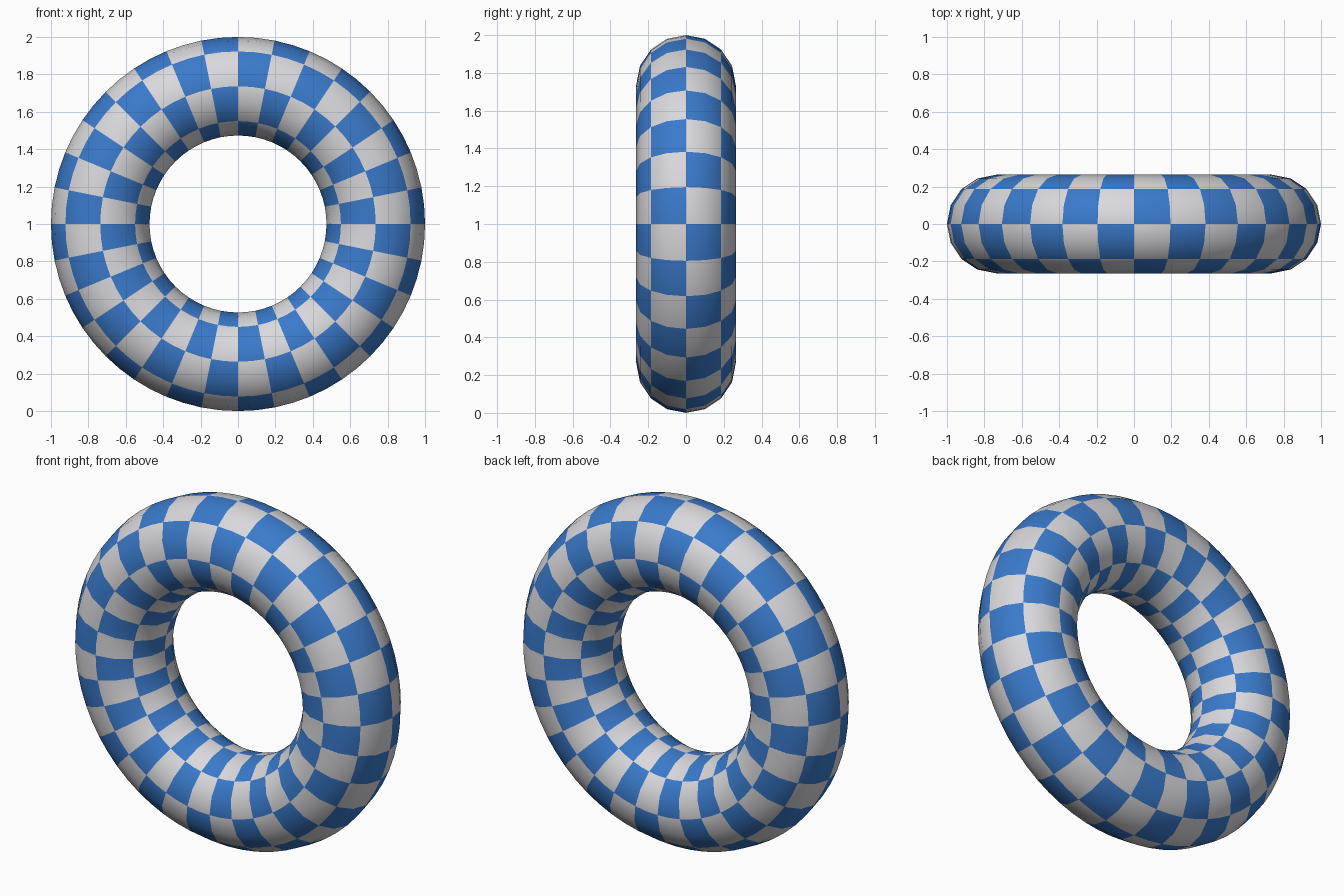
import bpy, math

if "Cube" in bpy.data.objects:
    bpy.data.objects.remove(bpy.data.objects["Cube"])

MAJOR_R, MINOR_R = 0.7365, 0.2635
RING_CHECKS, TUBE_CHECKS = 32, 8


def material(name, colour):
    m = bpy.data.materials.new(name)
    m.diffuse_color = (*colour, 1.0)
    m.use_nodes = True
    m.node_tree.nodes["Principled BSDF"].inputs["Base Color"].default_value = m.diffuse_color
    return m


# Upright ring, axis along y
bpy.ops.mesh.primitive_torus_add(
    major_radius=MAJOR_R, minor_radius=MINOR_R,
    major_segments=RING_CHECKS * 2, minor_segments=TUBE_CHECKS * 2,
    location=(0, 0, 1), rotation=(math.pi / 2, 0, 0))
ring = bpy.context.object
ring.name = "checkered_ring"
bpy.ops.object.transform_apply(location=True, rotation=True, scale=True)

mesh = ring.data
mesh.materials.clear()
mesh.materials.append(material("blue", (0.042, 0.195, 0.60)))
mesh.materials.append(material("light_grey", (0.70, 0.69, 0.72)))

# Checker pattern: parity of the angle round the ring and round the tube
for face in mesh.polygons:
    x, y, z = face.center
    z -= 1
    around = math.atan2(z, x)
    tube = math.atan2(-y, math.hypot(x, z) - MAJOR_R)
    i = math.floor(around / (2 * math.pi / RING_CHECKS))
    j = math.floor(tube / (2 * math.pi / TUBE_CHECKS))
    face.material_index = (i + j) % 2

bpy.ops.object.shade_smooth()
